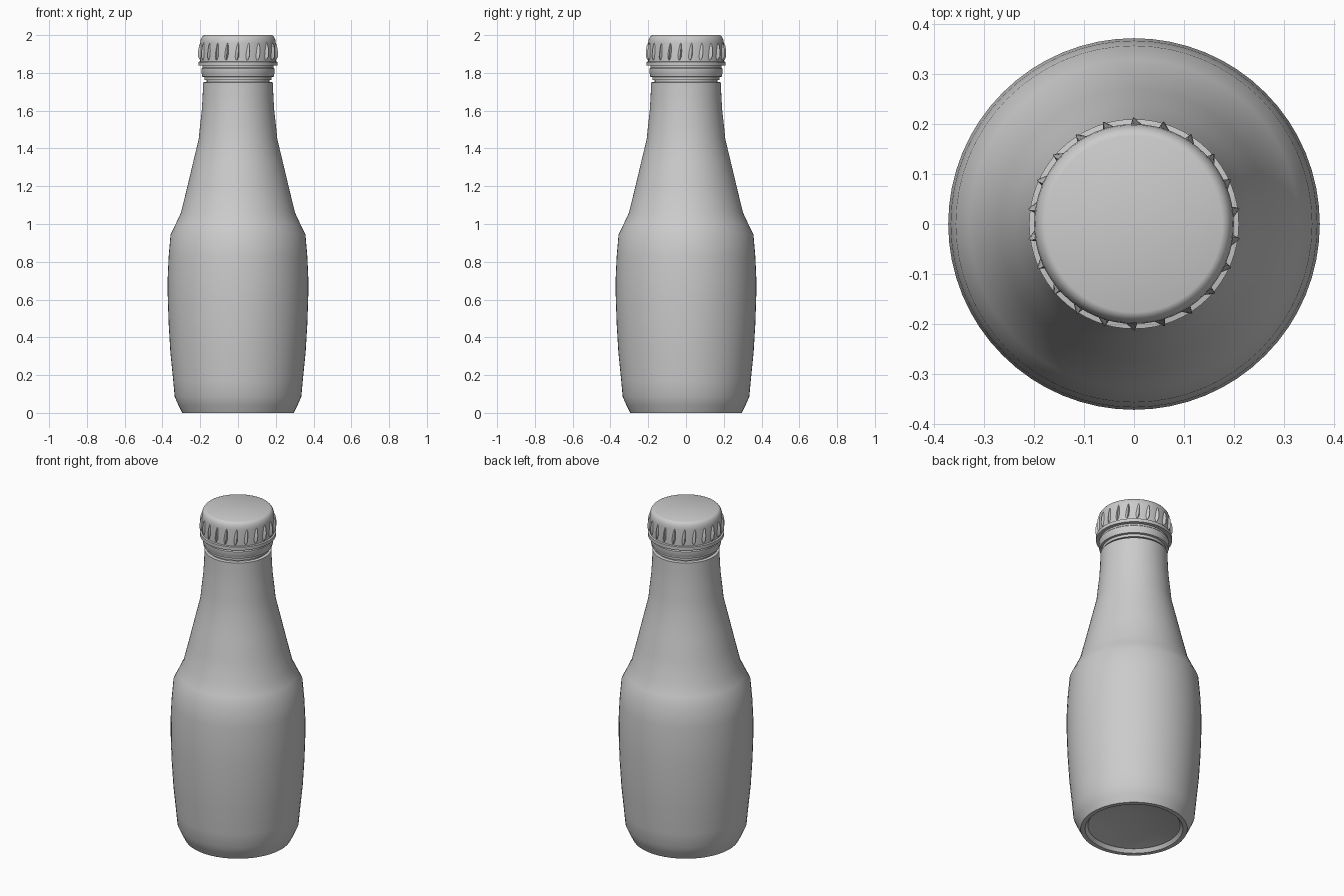
import bpy, bmesh
from math import cos, sin, pi, radians

if "Cube" in bpy.data.objects:
    bpy.data.objects.remove(bpy.data.objects["Cube"], do_unlink=True)

grey = bpy.data.materials.new("plain_grey")
grey.use_nodes = True
colour = (0.6, 0.6, 0.6, 1)
grey.diffuse_color = colour
grey.node_tree.nodes["Principled BSDF"].inputs["Base Color"].default_value = colour


def finish(name, bm, angle):
    bmesh.ops.recalc_face_normals(bm, faces=bm.faces)
    mesh = bpy.data.meshes.new(name)
    bm.to_mesh(mesh)
    bm.free()
    mesh.materials.append(grey)
    obj = bpy.data.objects.new(name, mesh)
    bpy.context.collection.objects.link(obj)
    bpy.ops.object.select_all(action="DESELECT")
    obj.select_set(True)
    bpy.context.view_layer.objects.active = obj
    bpy.ops.object.shade_smooth_by_angle(angle=radians(angle))
    return obj


def lathe(name, profile, angle, steps=64):
    """Turn an (r, z) profile that starts and ends on the axis."""
    bm = bmesh.new()
    verts = [bm.verts.new((r, 0, z)) for r, z in profile]
    edges = [bm.edges.new(pair) for pair in zip(verts, verts[1:])]
    bmesh.ops.spin(bm, geom=verts + edges, cent=(0, 0, 0), axis=(0, 0, 1),
                   angle=2 * pi, steps=steps)
    bmesh.ops.remove_doubles(bm, verts=bm.verts, dist=0.0005)
    return finish(name, bm, angle)


# Glass body, from the hollow cone under the base up to the neck
lathe("bottle_body", [
    (0, 0.12), (0.245, 0.02), (0.255, 0.02), (0.27, 0.0), (0.295, 0.0),
    (0.315, 0.04), (0.335, 0.085), (0.343, 0.17), (0.358, 0.32),
    (0.367, 0.47), (0.372, 0.62), (0.372, 0.72), (0.367, 0.83),
    (0.357, 0.945), (0.33, 1.0), (0.302, 1.06), (0.27, 1.19),
    (0.238, 1.325), (0.208, 1.45), (0.201, 1.52), (0.192, 1.6),
    (0.187, 1.68), (0.185, 1.75), (0.166, 1.752), (0.166, 1.78), (0, 1.78),
], 24)

# Tamper band below the cap
lathe("tamper_band", [
    (0, 1.762), (0.177, 1.762), (0.177, 1.778), (0.19, 1.78),
    (0.19, 1.79), (0.194, 1.797), (0.194, 1.822), (0.188, 1.828),
    (0.188, 1.84), (0, 1.84),
], 30)

# Cap with a rounded shoulder and a thin flange
lathe("cap", [
    (0, 1.838), (0.21, 1.838), (0.21, 1.858), (0.2, 1.86), (0.2, 1.958),
    (0.198, 1.974), (0.193, 1.987), (0.186, 1.996), (0.177, 2.0), (0, 2.0),
], 40)

# Tapered grip ridges, leaning to one side around the cap
count = 22
bm = bmesh.new()
for i in range(count):
    a = 2 * pi * (i + 0.4) / count

    def point(turn, r, z):
        return bm.verts.new((r * cos(a + turn), r * sin(a + turn), z))

    rows = []
    for z, width, out in ((1.868, 0.035, 0.203), (1.885, 0.065, 0.213),
                          (1.915, 0.06, 0.213), (1.945, 0.04, 0.208)):
        lean = (z - 1.9) * 0.5
        rows.append([point(lean - width, 0.196, z), point(lean + width * 0.5, out, z),
                     point(lean + width, 0.196, z)])
    tip = point(0.035, 0.199, 1.962)
    for low, high in zip(rows, rows[1:]):
        for k in range(3):
            n = (k + 1) % 3
            bm.faces.new((low[k], low[n], high[n], high[k]))
    for k in range(3):
        bm.faces.new((rows[-1][k], rows[-1][(k + 1) % 3], tip))
    bm.faces.new(rows[0])
finish("cap_grip_ridges", bm, 30)
